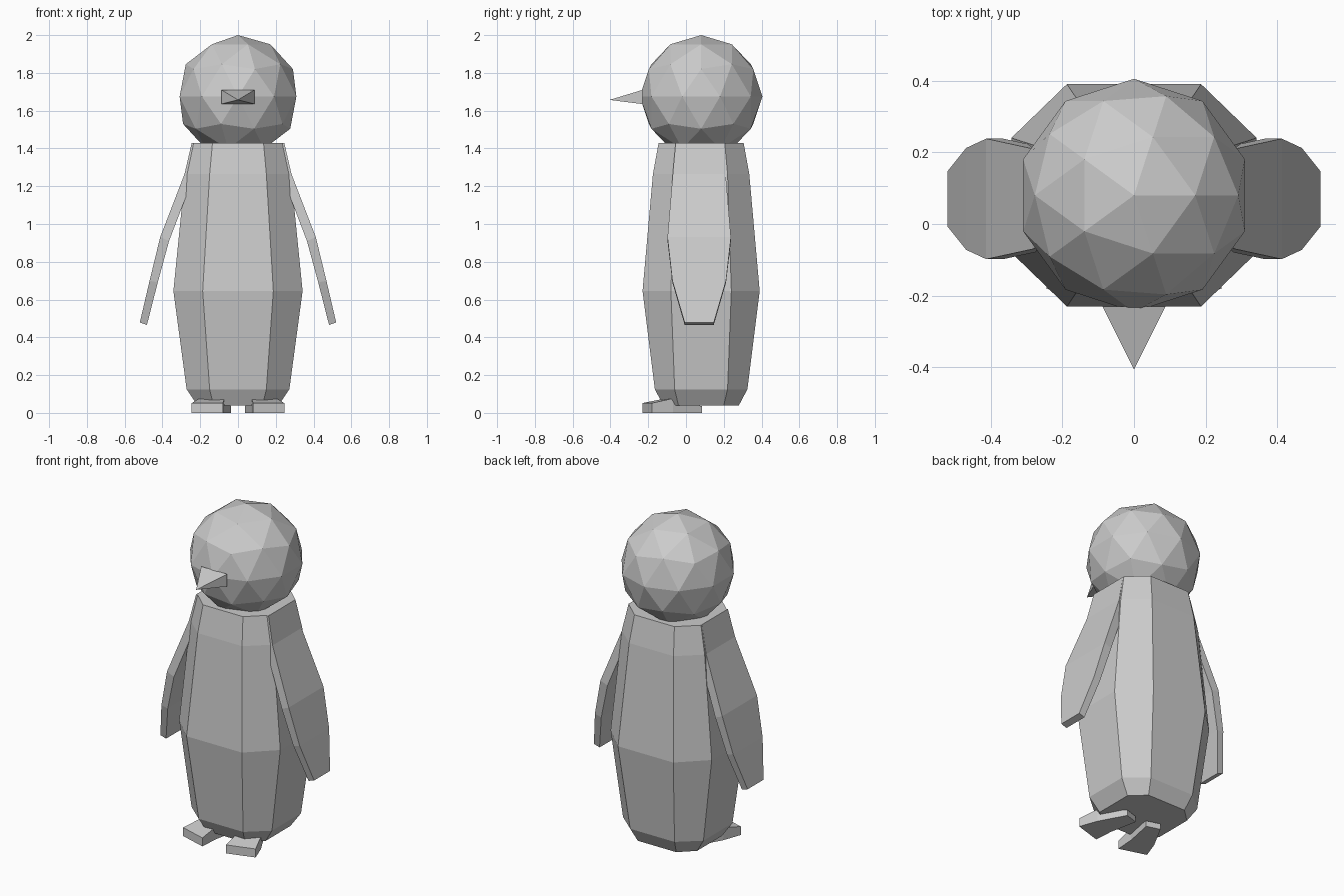
import bpy, bmesh
from mathutils import Vector

if "Cube" in bpy.data.objects:
    bpy.data.objects.remove(bpy.data.objects["Cube"])

CY = 0.08  # depth centre of head and body


def loft(name, rings):
    """Skin matching rings of points into a closed flat-shaded mesh."""
    bm = bmesh.new()
    loops = [[bm.verts.new(p) for p in ring] for ring in rings]
    n = len(loops[0])
    for a, b in zip(loops, loops[1:]):
        for i in range(n):
            j = (i + 1) % n
            bm.faces.new((a[i], a[j], b[j], b[i]))
    bm.faces.new(loops[0])
    bm.faces.new(loops[-1])
    bmesh.ops.recalc_face_normals(bm, faces=bm.faces)
    mesh = bpy.data.meshes.new(name)
    bm.to_mesh(mesh)
    bm.free()
    obj = bpy.data.objects.new(name, mesh)
    bpy.context.collection.objects.link(obj)
    return obj


# Head
bpy.ops.mesh.primitive_ico_sphere_add(subdivisions=2, radius=0.325,
                                      location=(0, CY, 1.675))
bpy.context.object.name = "head"

# Body: eight-sided rings (z, outer x, inner x, outer y, inner y)
body = [(0.04, 0.215, 0.13, 0.20, 0.12),
        (0.125, 0.272, 0.15, 0.245, 0.14),
        (0.645, 0.342, 0.187, 0.31, 0.16),
        (1.265, 0.28, 0.15, 0.255, 0.14),
        (1.43, 0.245, 0.135, 0.225, 0.125)]
loft("body", [[(x, CY + y, z) for x, y in
               [(X, -yi), (X, yi), (xi, Y), (-xi, Y),
                (-X, yi), (-X, -yi), (-xi, -Y), (xi, -Y)]]
              for z, X, xi, Y, yi in body])

# Beak: four-sided pyramid
bpy.ops.mesh.primitive_cone_add(vertices=4, radius1=1, radius2=0, depth=1)
beak = bpy.context.object
beak.name = "beak"
base = [(-0.088, 1.71), (0.088, 1.71), (0.088, 1.635), (-0.088, 1.635)]
corners = iter(base)
for v in beak.data.vertices:
    if v.co.z > 0:
        v.co = Vector((0, -0.405, 1.657))
    else:
        x, z = next(corners)
        v.co = Vector((x, -0.23, z))
bm = bmesh.new()
bm.from_mesh(beak.data)
bmesh.ops.recalc_face_normals(bm, faces=bm.faces)
bm.to_mesh(beak.data)
bm.free()

# Flipper sections: (outer x, outer z, inner x, inner z, half depth)
flipper = [(0.245, 1.43, 0.20, 1.42, 0.125),
           (0.283, 1.265, 0.235, 1.25, 0.14),
           (0.412, 0.93, 0.365, 0.91, 0.168),
           (0.468, 0.70, 0.425, 0.69, 0.142),
           (0.52, 0.478, 0.482, 0.466, 0.077)]

# Foot plan: (inner x, y), (outer x, y), top height
foot = [((0.08, -0.23), (0.245, -0.18), 0.052),
        ((0.072, -0.11), (0.205, -0.07), 0.076),
        ((0.038, 0.06), (0.12, 0.085), 0.035)]

for side, s in (("left", -1), ("right", 1)):
    loft(side + "_flipper", [[(s * xo, 0.07 - h, zo), (s * xo, 0.07 + h, zo),
                              (s * xi, 0.07 + h, zi), (s * xi, 0.07 - h, zi)]
                             for xo, zo, xi, zi, h in flipper])
    loft(side + "_foot", [[(s * a[0], a[1], 0), (s * b[0], b[1], 0),
                           (s * b[0], b[1], h), (s * a[0], a[1], h)]
                          for a, b, h in foot])
